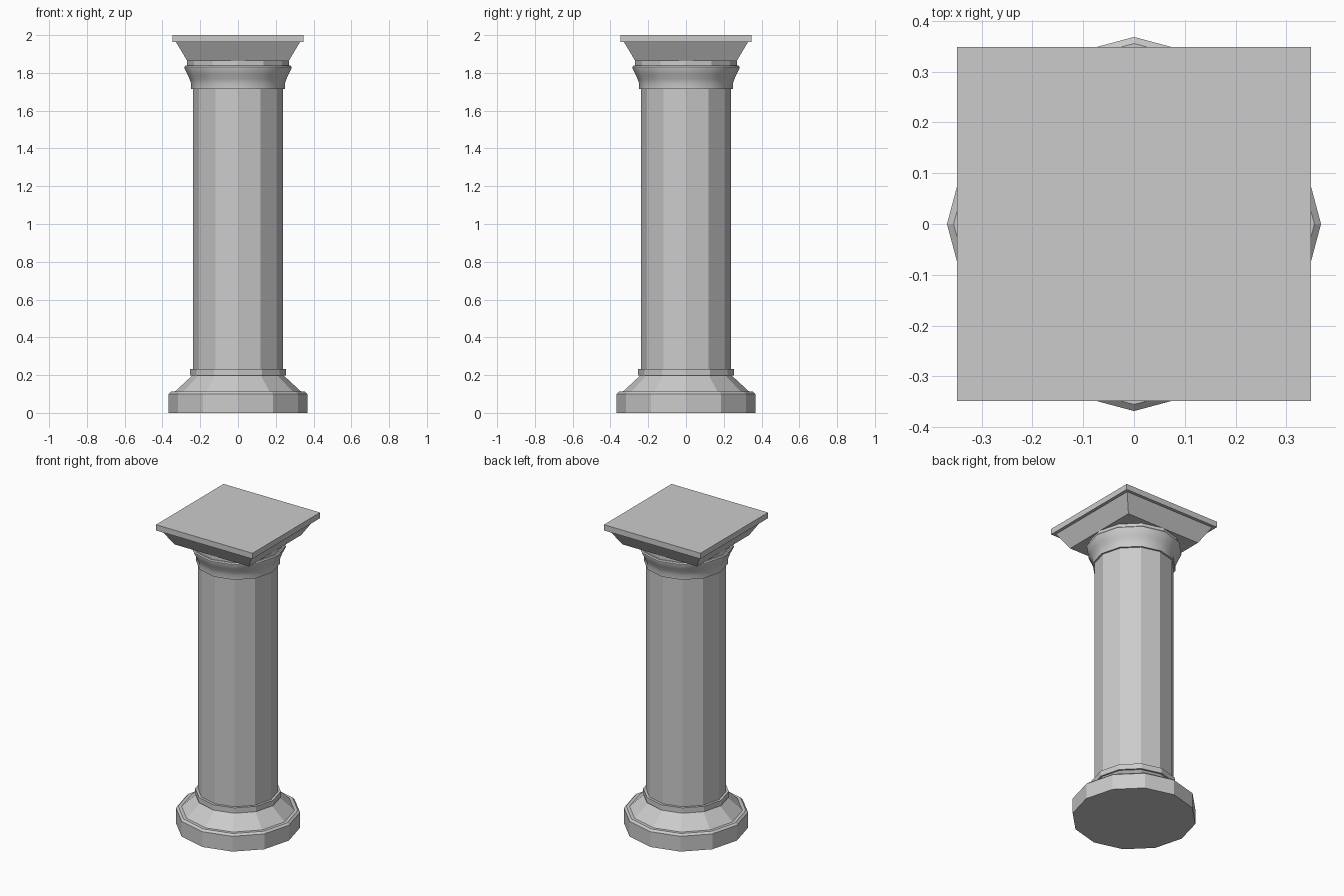
import bpy, bmesh
from math import sin, cos, pi, radians

if "Cube" in bpy.data.objects:
    bpy.data.objects.remove(bpy.data.objects["Cube"])


def lathe(name, profile, sides=12, start=0.0, stretch=1.0):
    """Closed turned solid from (radius, z) points, bottom to top."""
    bm = bmesh.new()
    rings = []
    for r, z in profile:
        rings.append([bm.verts.new((r * stretch * cos(start + 2 * pi * i / sides),
                                    r * stretch * sin(start + 2 * pi * i / sides), z))
                      for i in range(sides)])
    for a, b in zip(rings, rings[1:]):
        for i in range(sides):
            j = (i + 1) % sides
            bm.faces.new((a[i], a[j], b[j], b[i]))
    bm.faces.new(rings[0][::-1])
    bm.faces.new(rings[-1])
    mesh = bpy.data.meshes.new(name)
    bm.to_mesh(mesh)
    bm.free()
    ob = bpy.data.objects.new(name, mesh)
    bpy.context.collection.objects.link(ob)
    return ob


# Twelve-sided plinth, sloping foot and collar
lathe("base", [(0.368, 0), (0.368, 0.10), (0.355, 0.112), (0.335, 0.112),
               (0.243, 0.197), (0.254, 0.197), (0.254, 0.232), (0.236, 0.232)])

# Faceted shaft
lathe("shaft", [(0.238, 0.20), (0.238, 1.73)])

# Flared capital, smooth around
capital = lathe("capital", [(0.236, 1.716), (0.249, 1.716), (0.249, 1.745),
                            (0.255, 1.764), (0.266, 1.79), (0.284, 1.826),
                            (0.284, 1.832), (0.278, 1.838), (0.255, 1.838)])
bpy.context.view_layer.objects.active = capital
capital.select_set(True)
bpy.ops.object.shade_smooth_by_angle(angle=radians(35))

# Neck ring between capital and abacus
lathe("neck", [(0.27, 1.83), (0.27, 1.864)])

# Square abacus; stretch turns half-width into corner radius
lathe("abacus", [(0.268, 1.862), (0.328, 1.963), (0.348, 1.963), (0.348, 2.0)],
      sides=4, start=pi / 4, stretch=2 ** 0.5)
